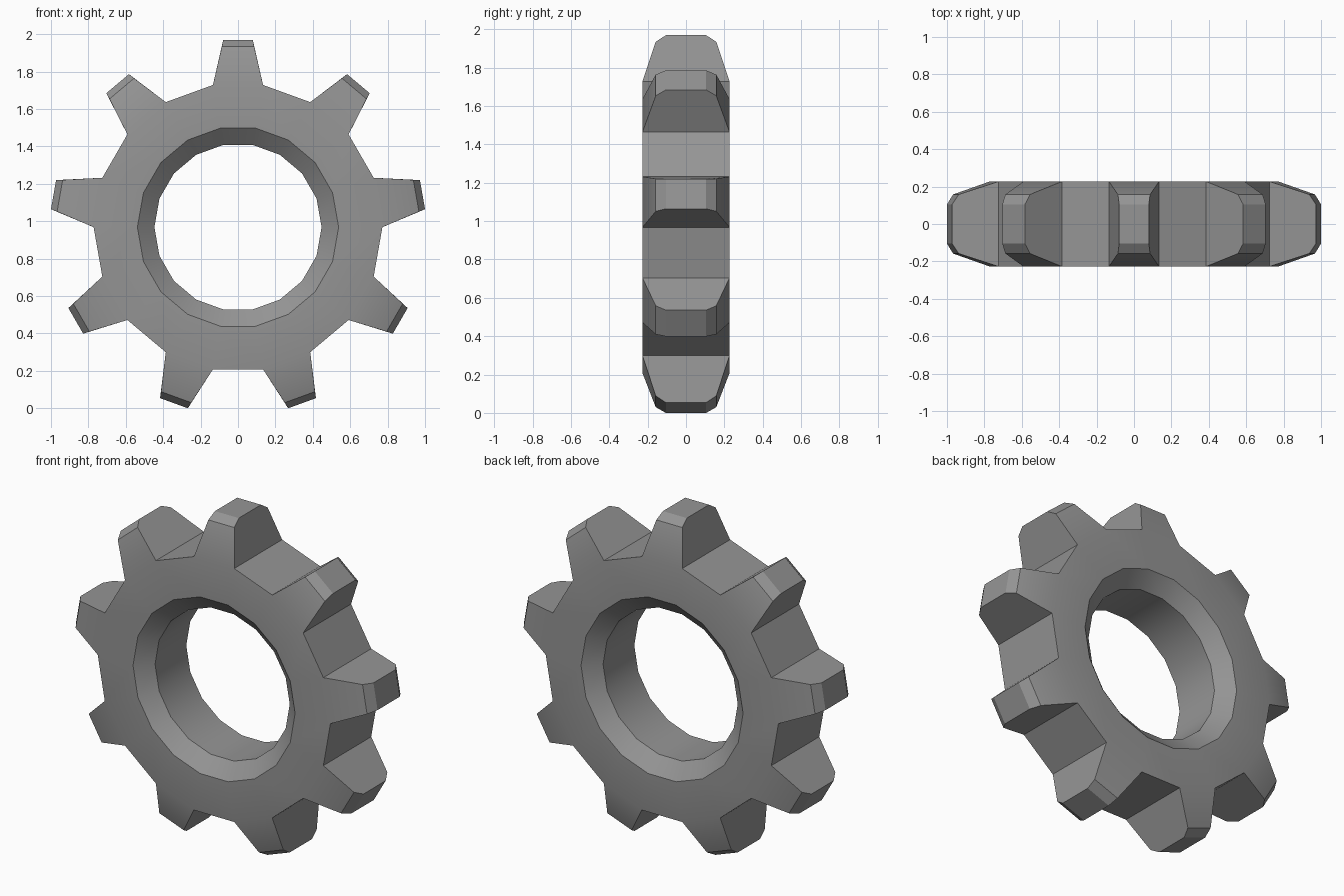
import bpy, bmesh
from math import sin, cos, radians

cube = bpy.data.objects.get("Cube")
if cube:
    bpy.data.objects.remove(cube)

TEETH = 9
STEP = 360 / (TEETH * 2)
CENTRE_Z = 0.968
HALF_DEPTH = 0.227
ROOT_R = 0.772

bm = bmesh.new()


def place(angle, across, y, up):
    """Point given sideways and outwards from the axis, turned clockwise."""
    a = radians(angle)
    return bm.verts.new((across * cos(a) + up * sin(a), y,
                         CENTRE_Z + up * cos(a) - across * sin(a)))


def ring(radius, y):
    return [place((i - 0.5) * STEP, 0, y, radius) for i in range(TEETH * 2)]


# Ring body: front face, front bevel, bore, back bevel, back face
profile = [(ROOT_R, -HALF_DEPTH), (0.538, -HALF_DEPTH), (0.447, -0.148),
           (0.447, 0.148), (0.538, HALF_DEPTH), (ROOT_R, HALF_DEPTH)]
rings = [ring(r, y) for r, y in profile]
count = TEETH * 2
for a, b in zip(rings, rings[1:]):
    for i in range(count):
        j = (i + 1) % count
        bm.faces.new((a[i], a[j], b[j], b[i]))

# Outer rim: tapered teeth alternate with flat valleys
front, back = rings[0], rings[-1]
# (half width, y, distance from axis) across the tooth, front to back
tooth = [(0.086, -0.158, 0.967), (0.079, -0.105, 1.0015),
         (0.079, 0.105, 1.0015), (0.086, 0.158, 0.967)]
for i in range(count):
    j = (i + 1) % count
    if i % 2:
        bm.faces.new((front[i], front[j], back[j], back[i]))
        continue
    sides = []
    for sign, k in ((-1, i), (1, j)):
        tip = [place(i * STEP, sign * w, y, r) for w, y, r in tooth]
        sides.append([front[k], *tip, back[k]])
        bm.faces.new(sides[-1])
    left, right = sides
    for k in range(len(left) - 1):
        bm.faces.new((left[k], right[k], right[k + 1], left[k + 1]))

bmesh.ops.recalc_face_normals(bm, faces=bm.faces)
mesh = bpy.data.meshes.new("gear_wheel")
bm.to_mesh(mesh)
bm.free()

# Plain grey metal
grey = bpy.data.materials.new("grey")
grey.use_nodes = True
colour = (0.3, 0.3, 0.3, 1)
grey.diffuse_color = colour
grey.node_tree.nodes["Principled BSDF"].inputs["Base Color"].default_value = colour
mesh.materials.append(grey)

gear = bpy.data.objects.new("gear_wheel", mesh)
bpy.context.collection.objects.link(gear)
bpy.ops.object.select_all(action="DESELECT")
gear.select_set(True)
bpy.context.view_layer.objects.active = gear
bpy.ops.object.shade_smooth_by_angle(angle=radians(30))
